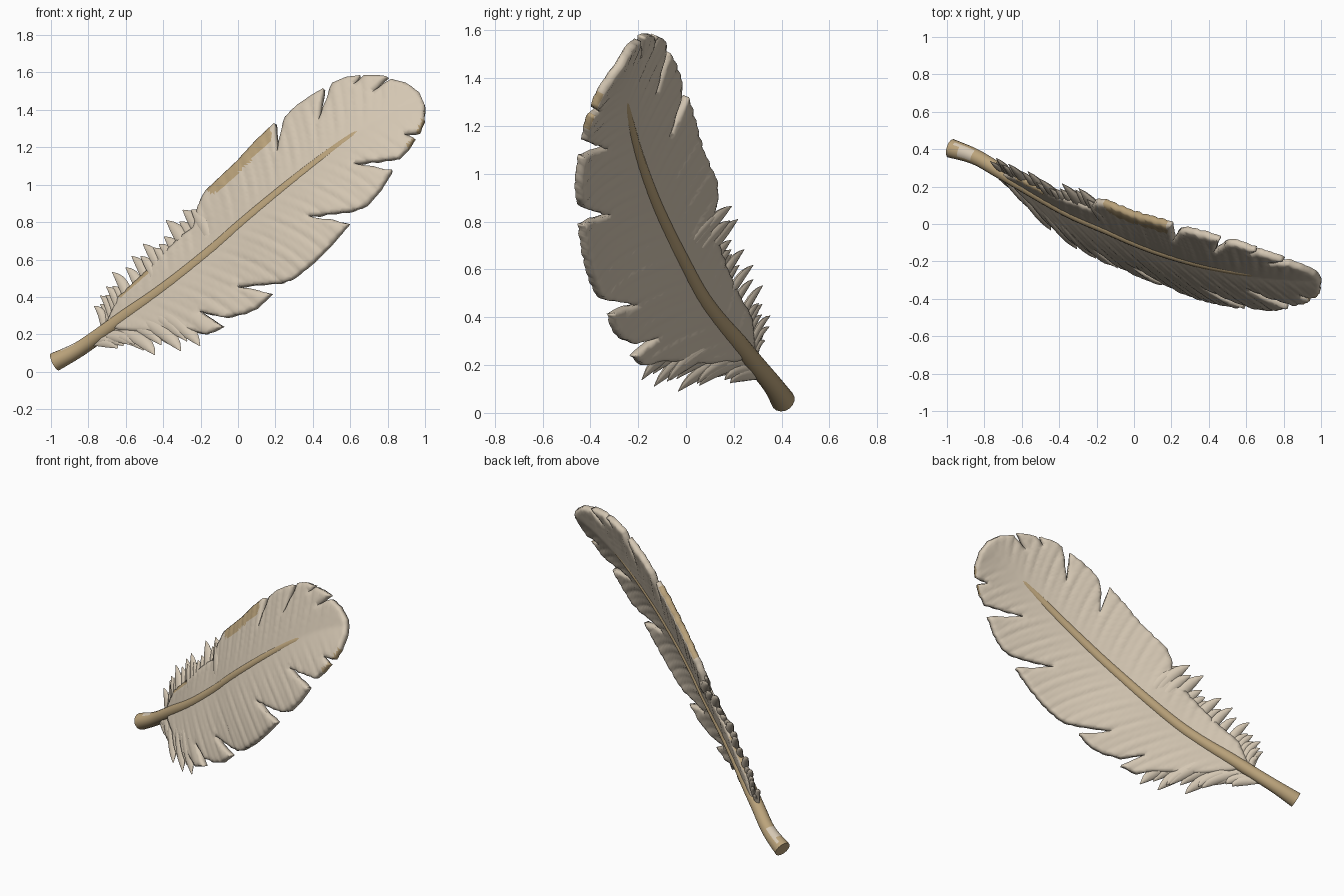
import bpy, bmesh, math, random
from mathutils import Vector
from mathutils.geometry import intersect_point_line, delaunay_2d_cdt

random.seed(4)
cube = bpy.data.objects.get("Cube")
if cube:
    bpy.data.objects.remove(cube)


def material(name, rgb):
    mat = bpy.data.materials.new(name)
    mat.use_nodes = True
    colour = (*rgb, 1)
    mat.diffuse_color = colour
    mat.node_tree.nodes["Principled BSDF"].inputs["Base Color"].default_value = colour
    return mat


CREAM = material("cream_vane", (.66, .57, .45))
TAN = material("tan_quill", (.50, .37, .20))

# Shaft centre line, from the quill end to just past the feather tip
SHAFT = [Vector(p) for p in (
    (-.98, .405, .052), (-.85, .36, .12), (-.72, .285, .21), (-.6, .215, .295),
    (-.45, .125, .4), (-.31, .05, .505), (-.125, -.03, .655), (.01, -.09, .775),
    (.17, -.15, .91), (.38, -.21, 1.08), (.62, -.255, 1.26), (.85, -.275, 1.4),
    (1.05, -.275, 1.48))]
NORMAL = Vector((.456, 1, -.503)).normalized()   # general facing of the vane


def smooth_path(pts, steps=4):
    """Catmull-Rom samples through the points."""
    out = []
    for i in range(len(pts) - 1):
        a, b, c, d = (pts[max(0, min(len(pts) - 1, i + k))] for k in (-1, 0, 1, 2))
        for j in range(steps):
            t = j / steps
            out.append(b + (c - a) * t / 2 + (a - b * 2.5 + c * 2 - d / 2) * t ** 2
                       + (b * 3 - a - c * 3 + d) / 2 * t ** 3)
    return out + [pts[-1]]


PATH = smooth_path(SHAFT)


def flat(p):
    return Vector((p.x, 0, p.z))


def shaft_coords(x, z):
    """Nearest shaft point, distance along it and signed distance above it."""
    p, best, run = Vector((x, 0, z)), None, 0
    for a, b in zip(PATH, PATH[1:]):
        fa, fb = flat(a), flat(b)
        t = max(0, min(1, intersect_point_line(p, fa, fb)[1]))
        gap = p - fa.lerp(fb, t)
        if best is None or gap.length < best[0]:
            d = fb - fa
            side = 1 if d.x * gap.z - d.z * gap.x > 0 else -1
            best = (gap.length, a.lerp(b, t), run + t * d.length, side * gap.length)
        run += (fb - fa).length
    return best[1:]


def vane_point(x, z, ripple=0):
    """Lift a flat point onto the tilted, cupped and rippled vane."""
    foot, s, u = shaft_coords(x, z)
    slope = .82 - .35 * abs(x + .15) if u > 0 else .96 - .18 * x + .6 * u
    barb = s - .7 * abs(u) + .7 * u * u
    wave = math.sin(barb * 110) + .7 * math.sin(barb * 67 + 1)
    return Vector((x, foot.y + slope * u + ripple * wave * min(1, abs(u) * 8), z))


def loft(bm, path, radii, thick, sides):
    """Tapered tube with an elliptical section along a path."""
    rings = []
    for i, p in enumerate(path):
        t = (path[min(i + 1, len(path) - 1)] - path[max(i - 1, 0)]).normalized()
        across = t.cross(NORMAL).normalized()
        deep = across.cross(t)
        angles = [2 * math.pi * k / sides for k in range(sides)]
        rings.append([bm.verts.new(p + radii[i] * (across * math.cos(a) + deep * thick * math.sin(a)))
                      for a in angles])
    for r, q in zip(rings, rings[1:]):
        for k in range(sides):
            n = (k + 1) % sides
            bm.faces.new((r[k], r[n], q[n], q[k]))
    bm.faces.new(rings[0][::-1])
    bm.faces.new(rings[-1])
    bmesh.ops.recalc_face_normals(bm, faces=bm.faces[:])


def finish(bm, name, mats):
    mesh = bpy.data.meshes.new(name)
    bm.to_mesh(mesh)
    bm.free()
    for m in mats:
        mesh.materials.append(m)
    obj = bpy.data.objects.new(name, mesh)
    bpy.context.collection.objects.link(obj)
    bpy.ops.object.select_all(action='DESELECT')
    obj.select_set(True)
    bpy.context.view_layer.objects.active = obj
    bpy.ops.object.shade_smooth_by_angle(angle=math.radians(60))
    return obj


# Quill: flared at the root, sinking into the vane near the tip, pale spot on top
bm = bmesh.new()
widths = [.051, .042, .04, .04, .037, .036, .035, .034, .033, .031, .026, .01]
radii = [v.x for v in smooth_path([Vector((w, 0, 0)) for w in widths])]
loft(bm, smooth_path(SHAFT[:-1]), radii, 1, 16)
for f in bm.faces:
    f.material_index = int(-.95 < f.calc_center_median().x < -.87 and f.normal.z > .75)
finish(bm, "quill", [TAN, CREAM])

# Vane outline: upper edge, tip, then lower edge with its splits
OUTLINE = [
    (-.7, .25), (-.63, .4), (-.5, .52), (-.4, .62), (-.3, .72), (-.23, .77), (-.21, .88),
    (-.17, .96), (0, 1.12), (.1, 1.23), (.2, 1.325), (.215, 1.17), (.235, 1.28),
    (.26, 1.36), (.32, 1.42), (.4, 1.475), (.46, 1.51), (.435, 1.34), (.48, 1.46),
    (.51, 1.54), (.58, 1.57), (.655, 1.58), (.62, 1.53), (.68, 1.58), (.74, 1.582),
    (.8, 1.575), (.72, 1.49), (.82, 1.56), (.9, 1.54), (.97, 1.49), (1, 1.42),
    (.995, 1.34), (.97, 1.28), (.885, 1.265), (.945, 1.245), (.91, 1.19), (.86, 1.14),
    (.62, 1.11), (.825, 1.075), (.76, .97), (.69, .89), (.62, .86), (.38, .83),
    (.595, .79), (.5, .68), (.4, .58), (.3, .5), (.24, .475), (0, .455),
    (.18, .415), (.1, .34), (.03, .31), (-.07, .29), (-.2, .32), (-.08, .24),
    (-.17, .2), (-.25, .22), (-.38, .22), (-.5, .21), (-.63, .22)]
rim = [Vector((x, 0, z)) for x, z in OUTLINE]
rim_edges = list(zip(rim, rim[1:] + rim[:1]))


def edge_distance(p, a, b):
    t = max(0, min(1, intersect_point_line(p, a, b)[1]))
    return (p - a.lerp(b, t)).length


def rim_distance(p):
    return min(edge_distance(p, a, b) for a, b in rim_edges)


# Fill the outline with a fine lattice running along and across the shaft
STEP = .016
along = Vector((.75, 0, .66)).normalized()
across = Vector((-along.z, 0, along.x))
points = []
for a, b in rim_edges:
    n = math.ceil((b - a).length / STEP)
    points += [a.lerp(b, k / n) for k in range(n)]
border = list(range(len(points)))
spans = [[p.dot(axis) for p in rim] for axis in (along, across)]
rows, cols = ([min(s) + k * STEP for k in range(int((max(s) - min(s)) / STEP) + 1)] for s in spans)
lattice = [along * r + across * c for r in rows for c in cols]
points += [p for p in lattice if rim_distance(p) > STEP / 2]
coords, _, tris, *_ = delaunay_2d_cdt([Vector((p.x, p.z)) for p in points], [], [border], 1, 1e-5)

bm = bmesh.new()
verts = [bm.verts.new((c.x, 0, c.y)) for c in coords]
for tri in tris:
    f = bm.faces.new([verts[i] for i in tri])
    f.normal_update()
    if f.normal.y > 0:
        f.normal_flip()
bmesh.ops.delete(bm, geom=[v for v in verts if not v.link_faces], context='VERTS')

# Tan stains on the front and rim: upper edge, by the down, and near the tip
STAINS = [(Vector((ax, 0, az)), Vector((bx, 0, bz)), w) for ax, az, bx, bz, w in (
    (-.12, 1.01, .13, 1.255, .06), (-.62, .415, -.47, .55, .02),
    (.995, 1.34, .97, 1.28, .008), (.945, 1.245, .91, 1.19, .008))]
for f in bm.faces:
    centre = f.calc_center_median()
    f.material_index = int(all(edge_distance(centre, a, b) > w for a, b, w in STAINS))
# The vane is full inside and rounded off at its rim
weights = []
for v in bm.verts:
    weights.append(min(1, .7 + .3 * rim_distance(v.co) / STEP))
    v.co = vane_point(v.co.x, v.co.z, .0025)
vane = finish(bm, "vane", [TAN, CREAM])
group = vane.vertex_groups.new(name="thickness")
for i, w in enumerate(weights):
    group.add([i], w, 'REPLACE')
solid = vane.modifiers.new("thickness", 'SOLIDIFY')
solid.thickness = .046
solid.offset = 0
solid.vertex_group = "thickness"
solid.material_offset = 1    # the back stays cream


# Downy tufts at the base of the vane
def tuft(bm, tip, width, back):
    root = flat(shaft_coords(tip.x, tip.z)[0]) - along * back
    bend = root.lerp(tip, .55) + along * .06
    layer = random.uniform(-.018, .018)
    path = []
    for i in range(9):
        t = i / 8
        p = root * (1 - t) ** 2 + bend * 2 * t * (1 - t) + tip * t * t
        path.append(vane_point(p.x, p.z) + NORMAL * layer * t)
    shape = [.4, .65, .85, 1, 1, .95, .8, .5, .06]
    loft(bm, path, [width * k for k in shape], .5, 8)


LOWER = [(-.2, .135), (-.3, .105), (-.35, .14), (-.44, .085), (-.51, .12), (-.57, .14),
         (-.65, .13), (-.69, .17)]
UPPER = [(-.245, .86), (-.3, .87), (-.385, .81), (-.42, .68), (-.505, .68), (-.57, .62),
         (-.67, .53), (-.7, .45), (-.74, .41), (-.765, .345), (-.73, .28)]
for name, tips, back in (("lower_down", LOWER, .1), ("upper_down", UPPER, .05)):
    bm = bmesh.new()
    tips = [Vector((x, 0, z)) for x, z in tips]
    for i, tip in enumerate(tips):
        size = max(.02, .045 - .0025 * i)
        tuft(bm, tip, size, back)
        # shorter filler tuft between neighbours
        if i + 1 < len(tips):
            mid = tip.lerp(tips[i + 1], random.uniform(.4, .6))
            foot = flat(shaft_coords(mid.x, mid.z)[0])
            tuft(bm, foot.lerp(mid, random.uniform(.82, .95)), size * .9, back)
    finish(bm, name, [CREAM])
